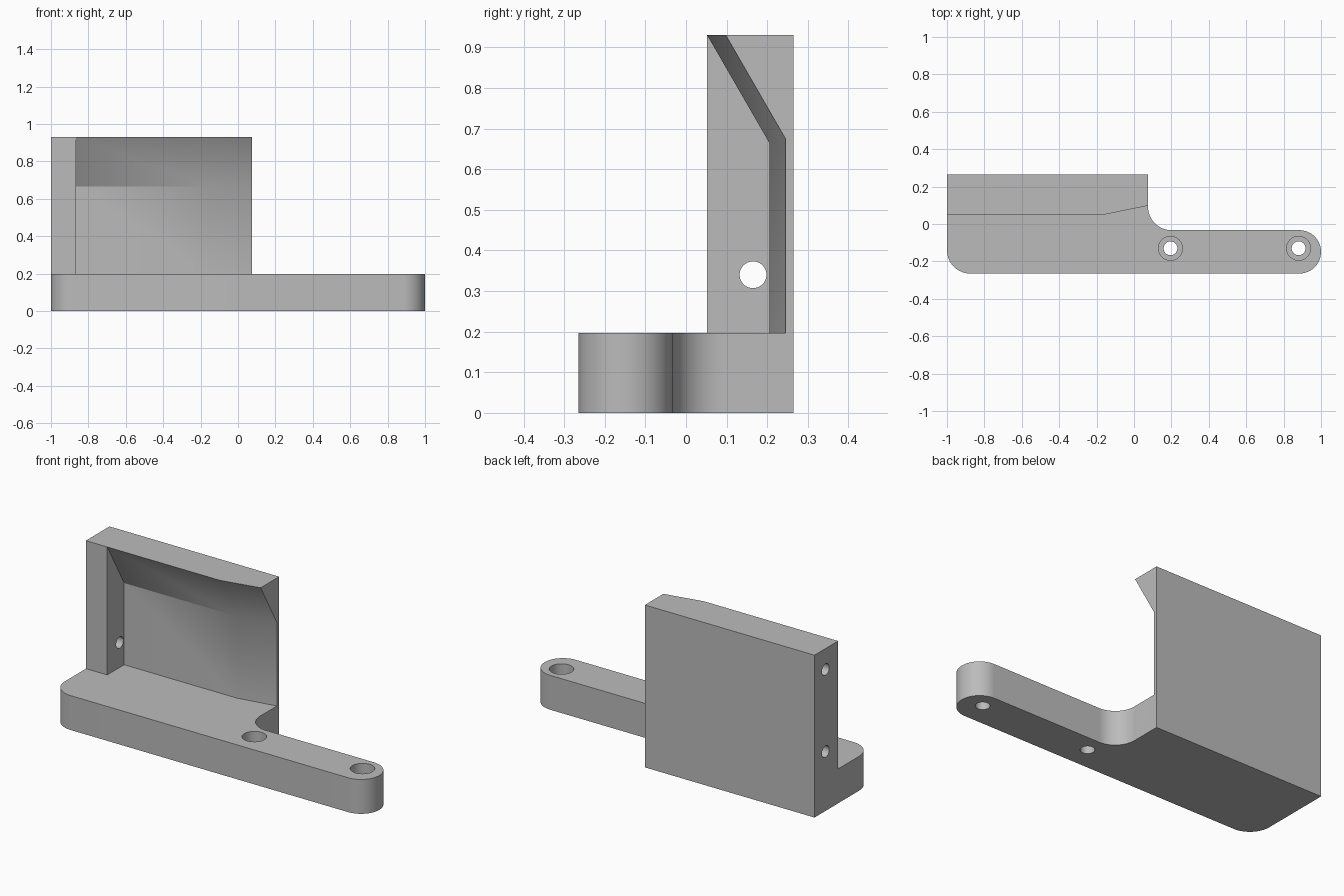
import bpy, bmesh
from math import sin, cos, pi, radians

if "Cube" in bpy.data.objects:
    bpy.data.objects.remove(bpy.data.objects["Cube"], do_unlink=True)

BASE_TOP, WALL_TOP = 0.197, 0.93
BACK, FRONT, ARM_BACK = 0.265, -0.265, -0.033
WALL_FRONT, WALL_END, POST_X = 0.052, 0.075, -0.865

grey = bpy.data.materials.new("plain grey")
grey.use_nodes = True
grey.diffuse_color = (0.5, 0.5, 0.5, 1)
grey.node_tree.nodes["Principled BSDF"].inputs["Base Color"].default_value = (0.5, 0.5, 0.5, 1)


def loft(name, sections):
    """Solid skinned through matching closed sections."""
    bm = bmesh.new()
    rings = [[bm.verts.new(p) for p in s] for s in sections]
    n = len(rings[0])
    for a, b in zip(rings, rings[1:]):
        for i in range(n):
            j = (i + 1) % n
            bm.faces.new((a[i], a[j], b[j], b[i]))
    bm.faces.new(rings[0])
    bm.faces.new(rings[-1])
    bmesh.ops.recalc_face_normals(bm, faces=bm.faces)
    mesh = bpy.data.meshes.new(name)
    bm.to_mesh(mesh)
    bm.free()
    mesh.materials.append(grey)
    ob = bpy.data.objects.new(name, mesh)
    bpy.context.collection.objects.link(ob)
    return ob


def prism(name, outline, z0, z1):
    return loft(name, [[(x, y, z) for x, y in outline] for z in (z0, z1)])


def arc(cx, cy, r, start, end, steps=16):
    angles = [radians(start + (end - start) * i / steps) for i in range(steps + 1)]
    return [(cx + r * cos(a), cy + r * sin(a)) for a in angles]


def circle(cx, cy, r, n=40):
    return [(cx + r * cos(2 * pi * i / n), cy + r * sin(2 * pi * i / n)) for i in range(n)]


def combine(target, tool, operation):
    """Apply a boolean and discard the tool."""
    mod = target.modifiers.new("bool", 'BOOLEAN')
    mod.operation, mod.solver, mod.object = operation, 'EXACT', tool
    bpy.context.view_layer.objects.active = target
    bpy.ops.object.modifier_apply(modifier=mod.name)
    bpy.data.objects.remove(tool, do_unlink=True)


# Base plate with rounded front corner, rounded arm end and inner fillet
end_r = (ARM_BACK - FRONT) / 2
fillet = 0.125
outline = [(-1, BACK)] + arc(-0.875, FRONT + 0.125, 0.125, 180, 270)
outline += arc(1 - end_r, FRONT + end_r, end_r, -90, 90, 32)
outline += arc(WALL_END + fillet, ARM_BACK + fillet, fillet, 270, 180)
outline += [(WALL_END, BACK)]
bracket = prism("mounting_bracket", outline, 0, BASE_TOP)

# Upright wall
wall = prism("upright_wall", [(-1, WALL_FRONT), (WALL_END, WALL_FRONT),
                              (WALL_END, BACK), (-1, BACK)], 0, WALL_TOP)


# Recess with sloped overhang, flaring toward the open end
def recess_section(x, lip, back, knee):
    slope = (back - lip) / (WALL_TOP - knee)
    over = 0.05
    return [(x, -0.1, 0.1), (x, back, 0.1), (x, back, knee),
            (x, lip - slope * over, WALL_TOP + over), (x, -0.1, WALL_TOP + over)]


flare = 0.1 / 0.225     # carries the flare past the wall end
recess = loft("recess_cutter", [
    recess_section(POST_X, WALL_FRONT, 0.205, 0.665),
    recess_section(-0.15, WALL_FRONT, 0.205, 0.665),
    recess_section(WALL_END + 0.1, 0.098 + 0.046 * flare,
                   0.245 + 0.04 * flare, 0.675 + 0.01 * flare)])
combine(wall, recess, 'DIFFERENCE')
combine(bracket, wall, 'UNION')

# Counterbored screw holes in the arm
for x in (0.195, 0.88):
    for r, z in ((0.037, -0.1), (0.064, 0.09)):
        combine(bracket, prism("screw_cutter", circle(x, -0.13, r), z, 0.3), 'DIFFERENCE')

# Side holes through the post: lower one open, upper one blind
for z in (0.34, 0.81):
    ring = circle(0.165, z, 0.033)
    pin = loft("pin_cutter", [[(x, a, b) for a, b in ring] for x in (-1.1, POST_X + 0.05)])
    combine(bracket, pin, 'DIFFERENCE')

# Smooth curves, sharp edges
bpy.ops.object.select_all(action='DESELECT')
bracket.select_set(True)
bpy.context.view_layer.objects.active = bracket
bpy.ops.object.shade_smooth_by_angle(angle=radians(30))
